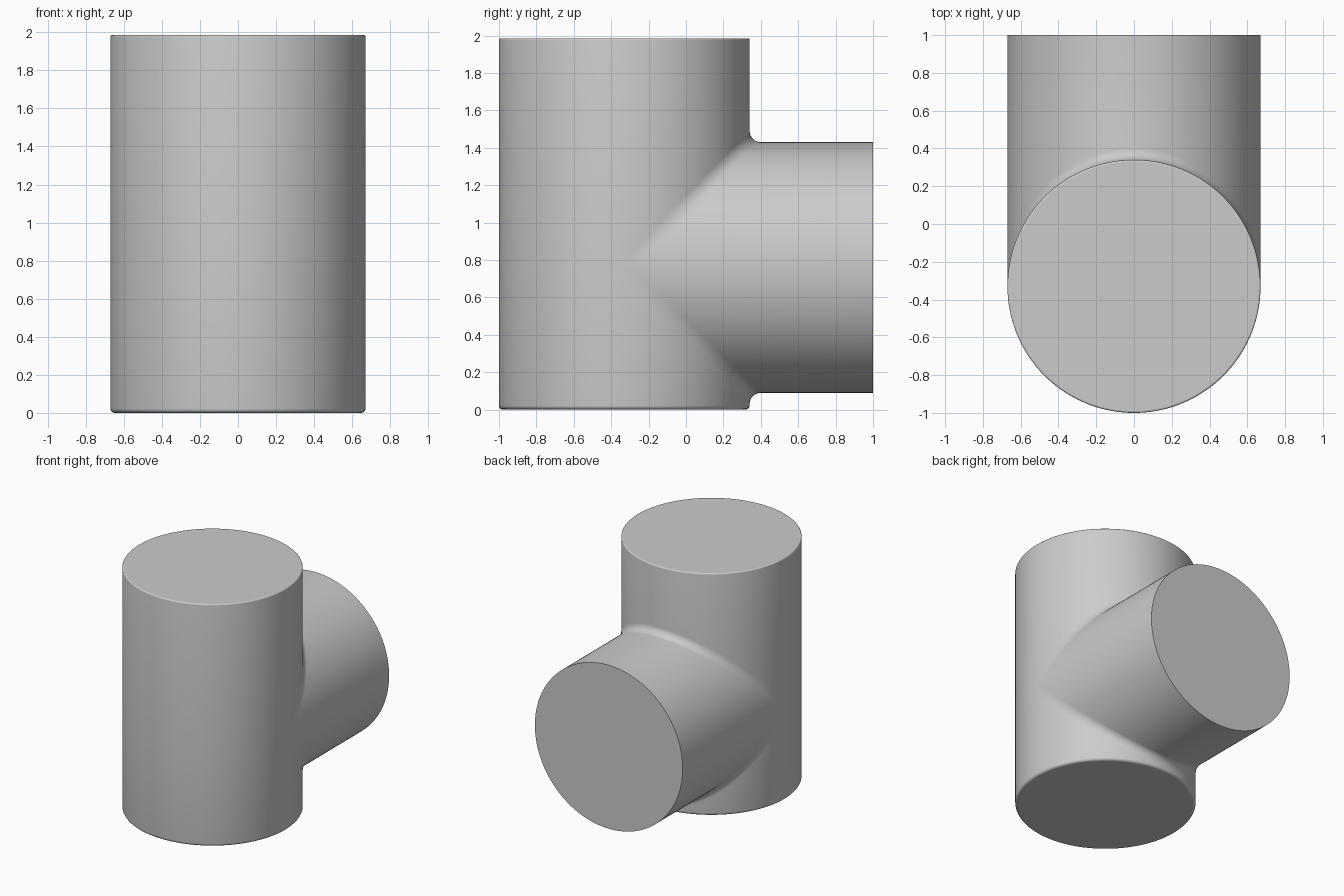
import bpy, bmesh, math
from mathutils import Vector

if "Cube" in bpy.data.objects:
    bpy.data.objects.remove(bpy.data.objects["Cube"])

R = 0.67            # radius of both pipes
W = 0.06            # fillet setback at the joint
YC, ZC = -0.33, 0.76  # pipe axes cross here
TOP, BOTTOM, END = 1.985 - ZC, -ZC, 1.0 - YC
N, ARC, RIM = 36, 8, 5

bm = bmesh.new()


def skin(rows):
    """Quad skin between rows of points, mirrored in x."""
    for side in (1, -1):
        grid = [[bm.verts.new((p[0] * side, p[1] + YC, p[2] + ZC)) for p in row] for row in rows]
        for a, b in zip(grid, grid[1:]):
            for i in range(len(a) - 1):
                bm.faces.new((a[i], a[i + 1], b[i + 1], b[i]))


def setback(t):
    """Distance along each axis where the fillet touches, at angle t."""
    y = R * math.sin(t)
    return y + W * (1 - math.exp(-y / W)) if y > 1e-6 else 0.0


def wall(t, start, end, bevel):
    """One straight line up the upright pipe, ending in a rounded rim."""
    d = 1 if end > start else -1
    c, s = math.cos(t), math.sin(t)
    pts = [(R * c, R * s, start)]
    for i in range(RIM + 1):
        a = math.pi / 2 * i / RIM
        r = R - bevel * (1 - math.cos(a))
        pts.append((r * c, r * s, end - d * bevel * (1 - math.sin(a))))
    return pts


def fillet(t, sign):
    """Arc of a ball rolling between the two pipes."""
    x, y, s = R * math.cos(t), R * math.sin(t), setback(t)
    if s == 0:
        return [(x, 0, 0)] * (ARC + 1)
    c = Vector((x * s / y, s, s))
    u, v = Vector((x, y, s)) - c, Vector((x, s, y)) - c
    w = u.angle(v)
    pts = []
    for i in range(ARC + 1):
        f = i / ARC
        p = c + (u * math.sin((1 - f) * w) + v * math.sin(f * w)) / math.sin(w)
        pts.append((p.x, p.y, p.z * sign))
    return pts


front = [-math.pi / 2 * (1 - i / N) for i in range(N + 1)]
back = [math.pi / 2 * i / N for i in range(N + 1)]

# upright pipe, fillets and side branch, upper and lower halves
for sign, end, bevel in ((1, TOP, 0.01), (-1, BOTTOM, 0.022)):
    skin([wall(t, 0, end, bevel) for t in front])
    skin([wall(t, sign * setback(t), end, bevel) for t in back])
    skin([fillet(t, sign) for t in back])
    skin([[(R * math.cos(t), y, sign * R * math.sin(t)) for y in (setback(t), END)] for t in back])

# weld the seams and close the three ends
bmesh.ops.remove_doubles(bm, verts=bm.verts, dist=0.0004)
bmesh.ops.holes_fill(bm, edges=[e for e in bm.edges if e.is_boundary], sides=0)
bmesh.ops.recalc_face_normals(bm, faces=bm.faces)

mesh = bpy.data.meshes.new("pipe_tee")
bm.to_mesh(mesh)
bm.free()
tee = bpy.data.objects.new("pipe_tee", mesh)
bpy.context.collection.objects.link(tee)
bpy.context.view_layer.objects.active = tee
tee.select_set(True)
bpy.ops.object.shade_smooth_by_angle(angle=math.radians(35))

# flat end caps
for p in mesh.polygons:
    if len(p.vertices) > 4:
        p.use_smooth = False
